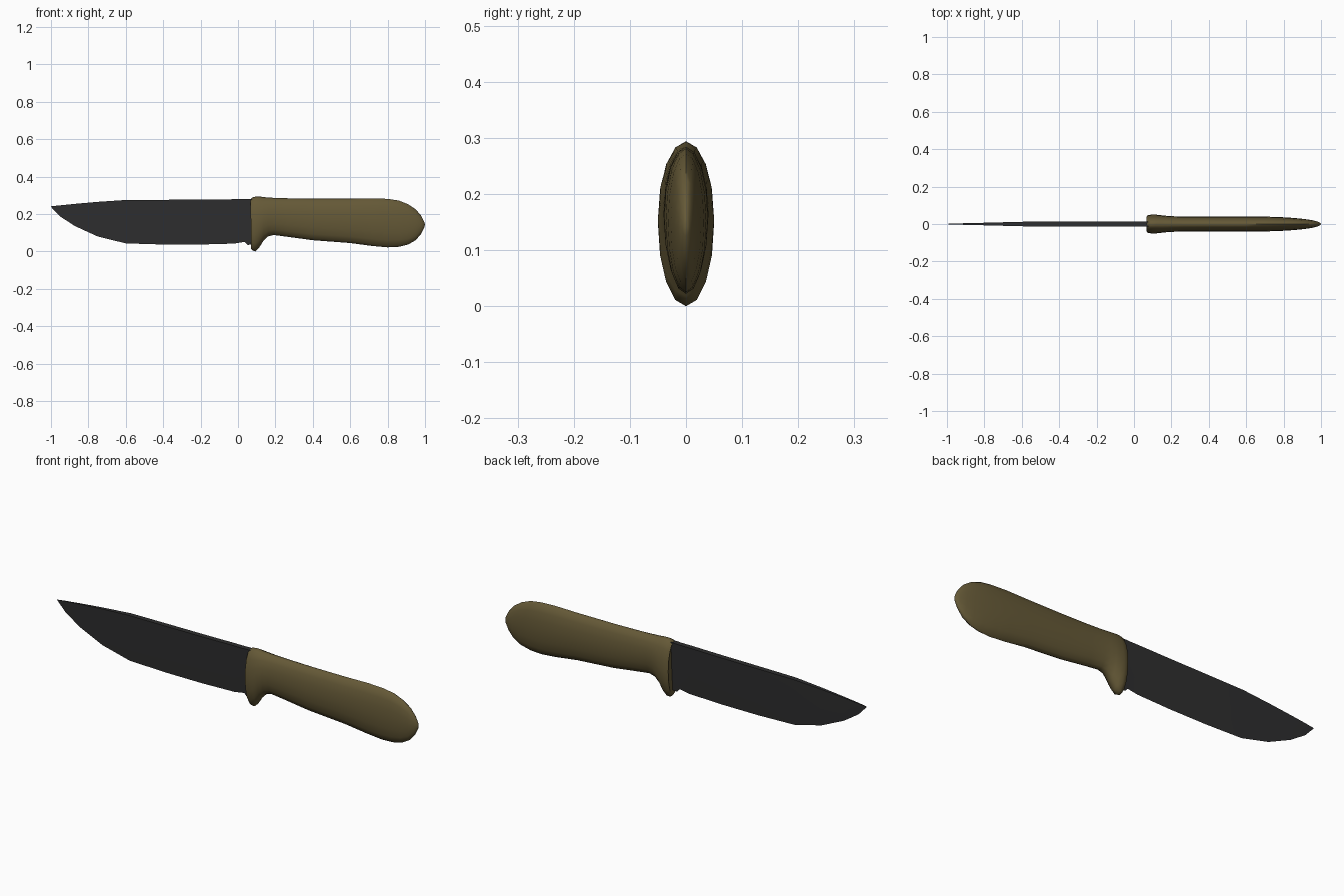
import bpy, bmesh, math

cube = bpy.data.objects.get("Cube")
if cube:
    bpy.data.objects.remove(cube, do_unlink=True)


def material(name, colour, roughness):
    mat = bpy.data.materials.new(name)
    mat.use_nodes = True
    mat.diffuse_color = (*colour, 1)
    bsdf = mat.node_tree.nodes["Principled BSDF"]
    bsdf.inputs["Base Color"].default_value = (*colour, 1)
    bsdf.inputs["Roughness"].default_value = roughness
    return mat


def loft(name, rings, mat, angle):
    """Skin matching loops of points, cap both ends and shade."""
    bm = bmesh.new()
    loops = [[bm.verts.new(p) for p in ring] for ring in rings]
    n = len(loops[0])
    for a, b in zip(loops, loops[1:]):
        for i in range(n):
            j = (i + 1) % n
            bm.faces.new((a[i], a[j], b[j], b[i]))
    bm.faces.new(loops[0])
    bm.faces.new(loops[-1])
    bmesh.ops.remove_doubles(bm, verts=bm.verts, dist=0.0001)
    bmesh.ops.recalc_face_normals(bm, faces=bm.faces)
    mesh = bpy.data.meshes.new(name)
    bm.to_mesh(mesh)
    bm.free()
    mesh.materials.append(mat)
    obj = bpy.data.objects.new(name, mesh)
    bpy.context.collection.objects.link(obj)
    bpy.ops.object.select_all(action="DESELECT")
    obj.select_set(True)
    bpy.context.view_layer.objects.active = obj
    bpy.ops.object.shade_smooth_by_angle(angle=math.radians(angle))
    return obj


def oval(x_top, x_bottom, top, bottom, half_width, sides=16):
    """Upright oval ring, leaning when its top and bottom x differ."""
    ring = []
    for i in range(sides):
        a = math.tau * i / sides
        t = (1 + math.cos(a)) / 2
        ring.append((x_bottom + (x_top - x_bottom) * t,
                     half_width * math.sin(a),
                     bottom + (top - bottom) * t))
    return ring


def wedge(x, spine, edge, half_width):
    """Blade section: flat spine, sides narrowing to the cutting edge."""
    middle = edge + (spine - edge) * 0.5
    return [(x, -half_width, spine), (x, half_width, spine),
            (x, half_width * 0.6, middle), (x, 0, edge),
            (x, -half_width * 0.6, middle)]


steel = material("dark steel", (0.028, 0.028, 0.029), 0.5)
olive = material("olive brown", (0.13, 0.1, 0.038), 0.6)

# Blade: x, spine height, edge height, half thickness
blade = [
    (-1.0, 0.241, 0.238, 0.001),
    (-0.955, 0.246, 0.19, 0.003),
    (-0.875, 0.254, 0.137, 0.005),
    (-0.75, 0.265, 0.08, 0.008),
    (-0.6, 0.275, 0.043, 0.012),
    (-0.4, 0.276, 0.037, 0.013),
    (-0.2, 0.277, 0.037, 0.013),
    (-0.02, 0.279, 0.042, 0.013),
    (0.035, 0.279, 0.051, 0.013),
    (0.05, 0.28, 0.035, 0.013),
    (0.12, 0.28, 0.04, 0.013),
]
loft("blade", [wedge(*s) for s in blade], steel, 30)

# Handle with finger guard: x at top, x at bottom, top, bottom, half width
handle = [
    (0.074, 0.074, 0.265, 0.035, 0.034),
    (0.067, 0.07, 0.28, 0.015, 0.043),
    (0.08, 0.08, 0.29, 0.004, 0.049),
    (0.1, 0.092, 0.294, 0.0, 0.05),
    (0.12, 0.112, 0.293, 0.018, 0.05),
    (0.14, 0.135, 0.29, 0.055, 0.048),
    (0.165, 0.16, 0.288, 0.08, 0.045),
    (0.2, 0.19, 0.286, 0.088, 0.042),
    (0.27, 0.26, 0.284, 0.079, 0.04),
    (0.4, 0.4, 0.282, 0.06, 0.04),
    (0.6, 0.6, 0.282, 0.045, 0.04),
    (0.72, 0.72, 0.284, 0.029, 0.039),
    (0.8, 0.8, 0.281, 0.022, 0.036),
    (0.86, 0.86, 0.272, 0.025, 0.032),
    (0.91, 0.91, 0.252, 0.037, 0.027),
    (0.95, 0.95, 0.225, 0.06, 0.021),
    (0.98, 0.98, 0.19, 0.095, 0.014),
    (0.995, 0.995, 0.16, 0.125, 0.007),
    (1.0, 1.0, 0.143, 0.143, 0.0),
]
loft("handle", [oval(*s) for s in handle], olive, 60)
